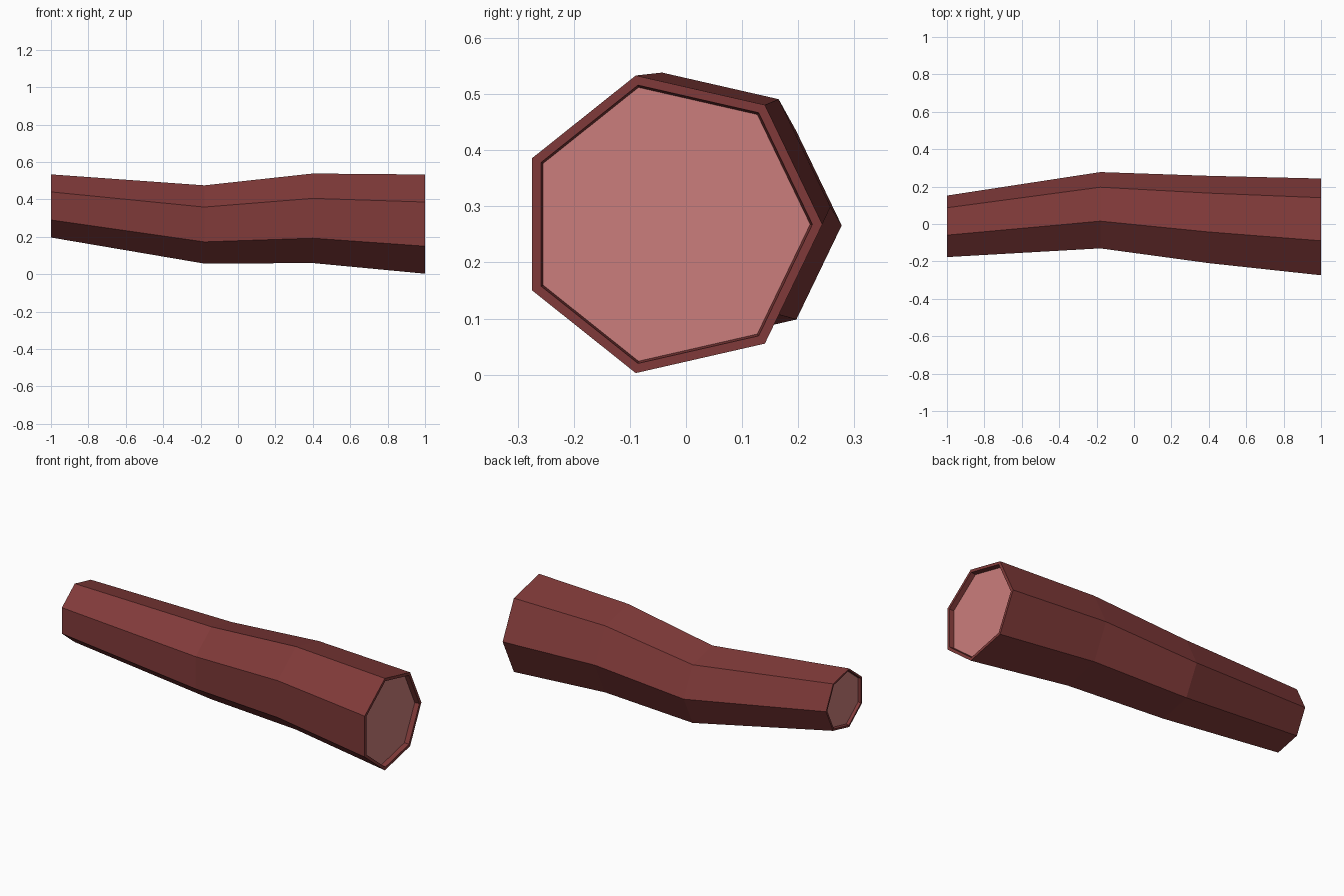
import bpy, bmesh, math

if "Cube" in bpy.data.objects:
    bpy.data.objects.remove(bpy.data.objects["Cube"])

SIDES = 7


def material(name, color):
    m = bpy.data.materials.new(name)
    m.diffuse_color = (*color, 1)
    m.use_nodes = True
    m.node_tree.nodes["Principled BSDF"].inputs["Base Color"].default_value = m.diffuse_color
    return m


bark = material("bark brown", (0.216, 0.042, 0.041))
wood = material("cut wood pink", (0.60, 0.208, 0.20))


def ring(bm, x, y, z, r):
    """Seven-sided ring around the x direction."""
    return [bm.verts.new((x, y + r * math.cos(i * math.tau / SIDES),
                          z + r * math.sin(i * math.tau / SIDES)))
            for i in range(SIDES)]


# Cross-sections along the crooked trunk: x, y, z, radius
sections = [(-1.0, -0.021, 0.365, 0.173), (-0.18, 0.063, 0.266, 0.2145),
            (0.40, 0.012, 0.299, 0.2455), (1.0, -0.029, 0.268, 0.272)]


def end_sections(section, direction):
    """Bark lip and the recessed cut face behind it."""
    x, y, z, r = section
    return [(x, y, z, r * 0.935), (x - direction * 0.1 * r, y, z, r * 0.92)]


profile = (end_sections(sections[0], -1)[::-1] + sections
           + end_sections(sections[-1], 1))

# Log: bridge all rings, then close both ends with cut wood
bm = bmesh.new()
rings = [ring(bm, *s) for s in profile]
for a, b in zip(rings, rings[1:]):
    for i in range(SIDES):
        j = (i + 1) % SIDES
        bm.faces.new((a[i], a[j], b[j], b[i]))
for end in (rings[0], rings[-1]):
    bm.faces.new(end).material_index = 1
bmesh.ops.recalc_face_normals(bm, faces=bm.faces)

mesh = bpy.data.meshes.new("log")
bm.to_mesh(mesh)
bm.free()
mesh.materials.append(bark)
mesh.materials.append(wood)
bpy.context.collection.objects.link(bpy.data.objects.new("log", mesh))
